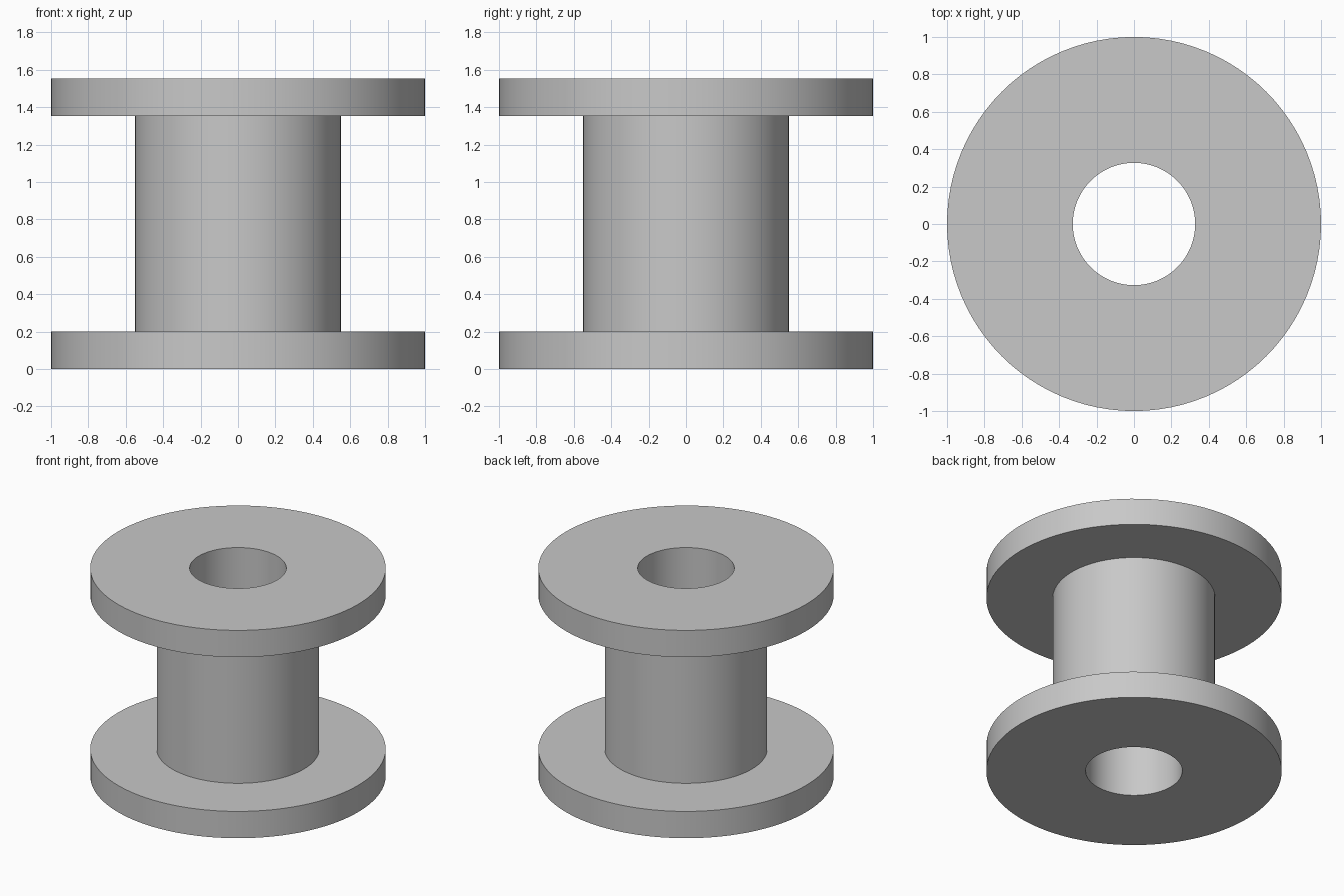
import bpy
import bmesh
import math

# Remove the default cube
cube = bpy.data.objects.get("Cube")
if cube:
    bpy.data.objects.remove(cube, do_unlink=True)

SEGMENTS = 96
BORE, HUB, RIM = 0.327, 0.55, 1.0       # radii
HEIGHT, FLANGE = 1.552, 0.2             # total height, flange thickness


def flat_material(name, color):
    mat = bpy.data.materials.new(name)
    mat.use_nodes = True
    mat.diffuse_color = color
    mat.node_tree.nodes["Principled BSDF"].inputs["Base Color"].default_value = color
    return mat


def lathe(name, profile, mat):
    """Revolve a closed (radius, height) profile around z."""
    bm = bmesh.new()
    rings = []
    for r, z in profile:
        angles = [math.tau * i / SEGMENTS for i in range(SEGMENTS)]
        rings.append([bm.verts.new((r * math.cos(a), r * math.sin(a), z)) for a in angles])
    for k, low in enumerate(rings):
        high = rings[(k + 1) % len(rings)]
        for i in range(SEGMENTS):
            j = (i + 1) % SEGMENTS
            bm.faces.new((low[i], low[j], high[j], high[i]))
    bmesh.ops.recalc_face_normals(bm, faces=bm.faces)
    mesh = bpy.data.meshes.new(name)
    bm.to_mesh(mesh)
    bm.free()
    mesh.materials.append(mat)
    obj = bpy.data.objects.new(name, mesh)
    bpy.context.collection.objects.link(obj)
    bpy.ops.object.select_all(action='DESELECT')
    obj.select_set(True)
    bpy.context.view_layer.objects.active = obj
    bpy.ops.object.shade_smooth_by_angle(angle=math.radians(30))
    return obj


# Spool: two flanges joined by a hub, with a bore right through
grey = flat_material("grey", (0.58, 0.58, 0.58, 1.0))
lower = [(BORE, 0), (RIM, 0), (RIM, FLANGE), (HUB, FLANGE)]
upper = [(r, HEIGHT - z) for r, z in reversed(lower)]
lathe("spool", lower + upper, grey)
